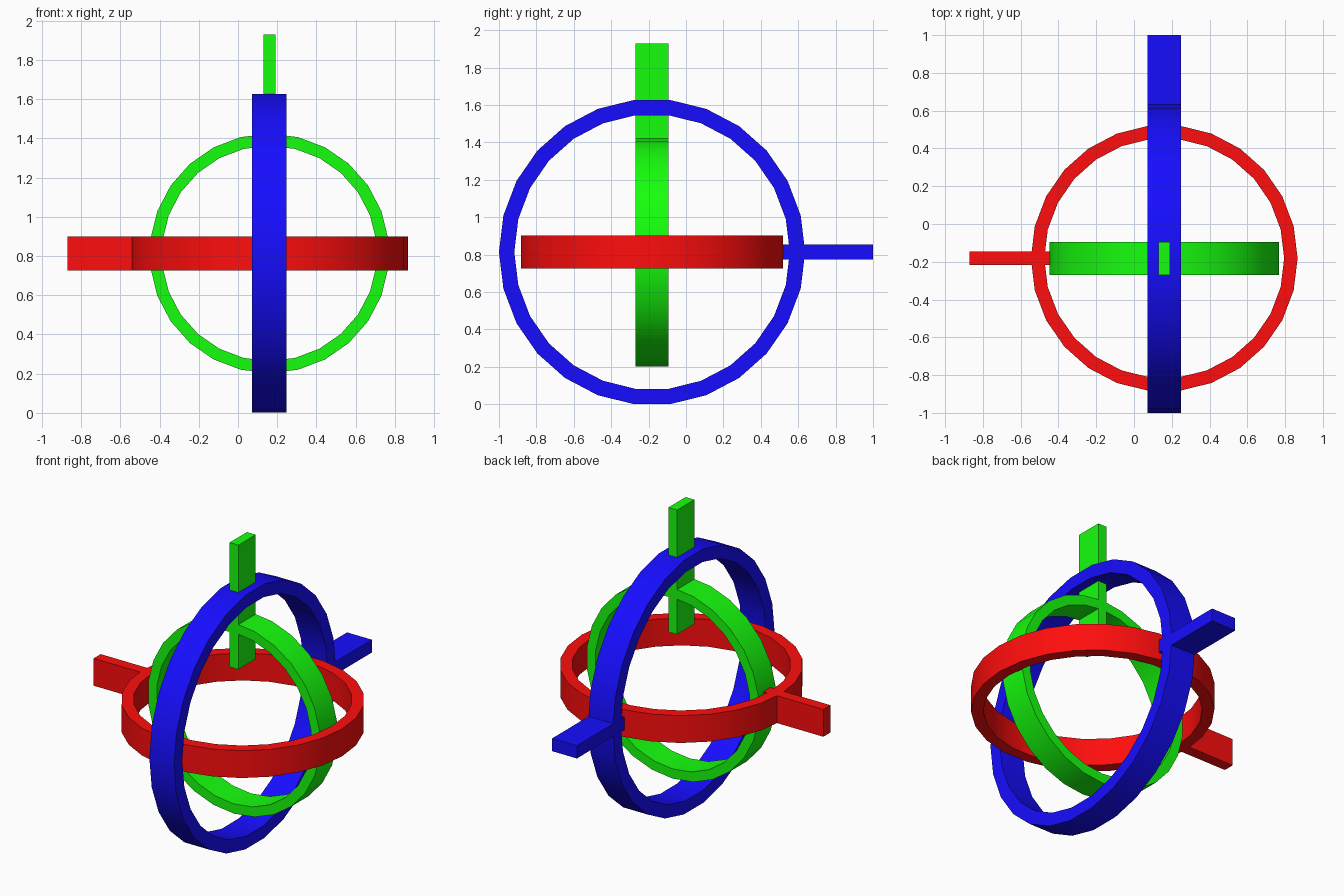
import bpy, bmesh
from math import tau, radians
from mathutils import Matrix, Vector

if "Cube" in bpy.data.objects:
    bpy.data.objects.remove(bpy.data.objects["Cube"])

CENTRE = Vector((0.16, -0.1815, 0.8135))
WIDTH = 0.175
SIDES = 26
X, Y, Z = Vector((1, 0, 0)), Vector((0, 1, 0)), Vector((0, 0, 1))


def add_object(name, bm, frame, mat):
    bmesh.ops.transform(bm, matrix=frame, verts=bm.verts)
    bmesh.ops.recalc_face_normals(bm, faces=bm.faces)
    mesh = bpy.data.meshes.new(name)
    bm.to_mesh(mesh)
    bm.free()
    mesh.materials.append(mat)
    obj = bpy.data.objects.new(name, mesh)
    bpy.context.collection.objects.link(obj)
    return obj


def ring_with_handle(name, colour, pointing, axis, radius, thick, inner, outer):
    """Ring turned about 'axis' with a flat bar along 'pointing' (from inner to outer)."""
    mat = bpy.data.materials.new(name)
    mat.diffuse_color = (*colour, 1)
    mat.use_nodes = True
    mat.node_tree.nodes["Principled BSDF"].inputs["Base Color"].default_value = mat.diffuse_color
    frame = Matrix.Translation(CENTRE) @ Matrix(
        (pointing, axis.cross(pointing), axis)).transposed().to_4x4()
    h = WIDTH / 2

    # ring: rectangular section spun around the axis, one corner under the handle
    bm = bmesh.new()
    section = [bm.verts.new(p) for p in ((radius, 0, -h), (radius, 0, h),
                                         (radius - thick, 0, h), (radius - thick, 0, -h))]
    edges = [bm.edges.new((section[i], section[(i + 1) % 4])) for i in range(4)]
    bmesh.ops.spin(bm, geom=section + edges, cent=(0, 0, 0), axis=(0, 0, 1),
                   angle=tau, steps=SIDES, use_duplicate=False)
    bmesh.ops.remove_doubles(bm, verts=bm.verts, dist=1e-4)
    ring = add_object(name + "_ring", bm, frame, mat)
    bpy.ops.object.select_all(action='DESELECT')
    ring.select_set(True)
    bpy.context.view_layer.objects.active = ring
    bpy.ops.object.shade_smooth_by_angle(angle=radians(30))

    # handle: flat bar through the ring
    bm = bmesh.new()
    bmesh.ops.create_cube(bm, size=1)
    bmesh.ops.scale(bm, vec=(outer - inner, thick, WIDTH), verts=bm.verts)
    bmesh.ops.translate(bm, vec=((outer + inner) / 2, 0, 0), verts=bm.verts)
    add_object(name + "_handle", bm, frame, mat)


ring_with_handle("blue", (0.008, 0.004, 1.0), Y, X, 0.8185, 0.082, 0.70, 1.1815)
ring_with_handle("red", (1.0, 0.004, 0.004), -X, Z, 0.706, 0.071, 0.605, 1.03)
ring_with_handle("green", (0.008, 1.0, 0.004), Z, Y, 0.611, 0.062, 0.32, 1.116)
